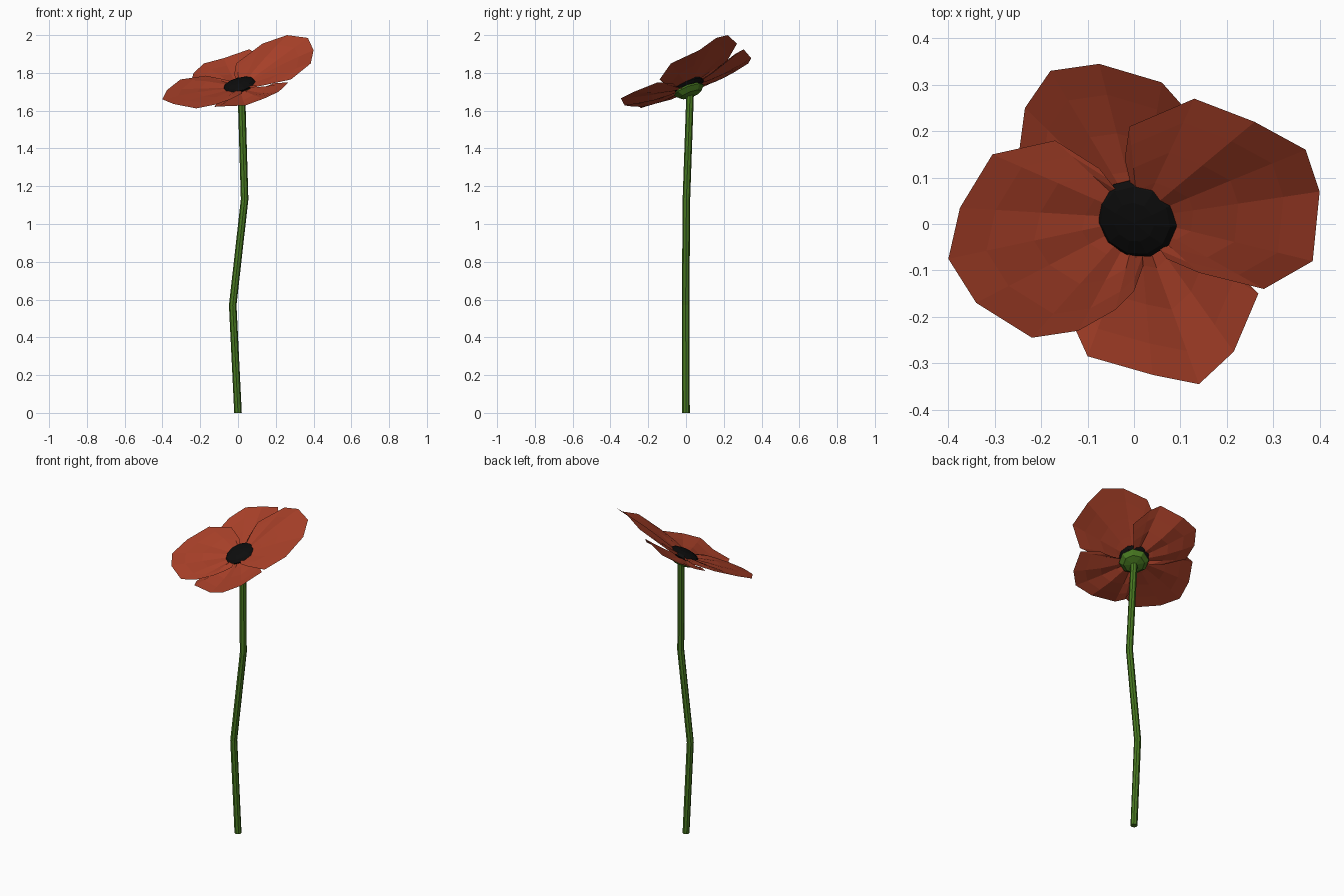
import bpy, bmesh, math
from mathutils import Vector, Matrix

if "Cube" in bpy.data.objects:
    bpy.data.objects.remove(bpy.data.objects["Cube"])


def material(name, rgb):
    m = bpy.data.materials.new(name)
    m.diffuse_color = (*rgb, 1)
    m.use_nodes = True
    m.node_tree.nodes["Principled BSDF"].inputs["Base Color"].default_value = m.diffuse_color
    return m


RED = material("petal_red", (0.40, 0.052, 0.022))
GREEN = material("stem_green", (0.065, 0.19, 0.015))
BLACK = material("center_black", (0.004, 0.004, 0.004))


def finish(name, bm, mat):
    me = bpy.data.meshes.new(name)
    bm.to_mesh(me)
    bm.free()
    me.materials.append(mat)
    ob = bpy.data.objects.new(name, me)
    bpy.context.collection.objects.link(ob)
    return ob


def stem(path, radius, sides=8):
    bm = bmesh.new()
    rings = []
    for x, y, z in path:
        rings.append([bm.verts.new((x + radius * math.cos(math.tau * i / sides),
                                    y + radius * math.sin(math.tau * i / sides), z))
                      for i in range(sides)])
    for a, b in zip(rings, rings[1:]):
        for i in range(sides):
            j = (i + 1) % sides
            bm.faces.new((a[i], a[j], b[j], b[i]))
    bm.faces.new(rings[0][::-1])
    bm.faces.new(rings[-1])
    return finish("stem", bm, GREEN)


def petal(name, rim, lift):
    """Rings of faces fanning from the flower centre out to a rim, counter-clockwise."""
    bm = bmesh.new()
    base = Vector((0.01, 0.012, 1.722))
    hub = bm.verts.new(base)
    rows = []
    for t in (0.3, 0.55, 0.8, 1.0):
        row = []
        for k, p in enumerate(rim):
            v = base.lerp(Vector(p), t)
            crease = 0.004 * (-1) ** k
            v.z += (lift + crease) * math.sin(math.pi * t)
            row.append(bm.verts.new(v))
        rows.append(row)
    for i in range(len(rim) - 1):
        bm.faces.new((hub, rows[0][i], rows[0][i + 1]))
        for a, b in zip(rows, rows[1:]):
            bm.faces.new((a[i], b[i], b[i + 1], a[i + 1]))
    return finish(name, bm, RED)


def button(name, center, radius, half, segs, rings, mat):
    """Flattened faceted dome, tilted to follow the flower head."""
    bm = bmesh.new()
    tilt = Vector((0, 0, 1)).rotation_difference(Vector((-0.28, -0.38, 1))).to_matrix().to_4x4()
    m = Matrix.Translation(center) @ tilt @ Matrix.Diagonal((radius, radius, half, 1))
    bmesh.ops.create_uvsphere(bm, u_segments=segs, v_segments=rings, radius=1, matrix=m)
    return finish(name, bm, mat)


# Gently bent stem
stem([(0, 0, 0), (-0.028, -0.002, 0.57), (0.035, 0.002, 1.13), (0.018, 0.022, 1.70)], 0.02)

# Two upper petals (right, left) and two lower petals (back, front)
petal("right_petal", [(0.07, -0.075, 1.72), (0.14, -0.105, 1.735), (0.28, -0.14, 1.765),
                      (0.385, -0.08, 1.85), (0.40, 0.07, 1.92), (0.37, 0.16, 1.985),
                      (0.26, 0.22, 2.0), (0.13, 0.27, 1.955), (-0.01, 0.21, 1.85),
                      (-0.02, 0.14, 1.79)], 0.006)
petal("left_petal", [(-0.075, 0.12, 1.765), (-0.17, 0.18, 1.785), (-0.305, 0.15, 1.765),
                     (-0.375, 0.035, 1.71), (-0.40, -0.075, 1.66), (-0.34, -0.17, 1.635),
                     (-0.22, -0.245, 1.612), (-0.12, -0.23, 1.632), (-0.04, -0.185, 1.66),
                     (0.0, -0.145, 1.68), (0.02, -0.09, 1.69)], 0.006)
petal("back_petal", [(0.15, 0.17, 1.83), (0.10, 0.26, 1.90), (0.06, 0.305, 1.925),
                     (-0.075, 0.345, 1.878), (-0.18, 0.33, 1.85), (-0.235, 0.25, 1.80),
                     (-0.247, 0.16, 1.755), (-0.16, 0.08, 1.725)], -0.012)
petal("front_petal", [(-0.11, -0.15, 1.64), (-0.125, -0.23, 1.62), (-0.10, -0.285, 1.622),
                      (0.04, -0.325, 1.628), (0.14, -0.345, 1.665), (0.215, -0.275, 1.70),
                      (0.268, -0.15, 1.75), (0.19, -0.07, 1.745)], -0.012)

# Dark centre and green calyx beneath
button("flower_center", (0.006, 0.012, 1.735), 0.09, 0.028, 11, 6, BLACK)
button("calyx", (0.014, 0.016, 1.708), 0.085, 0.036, 8, 4, GREEN)
